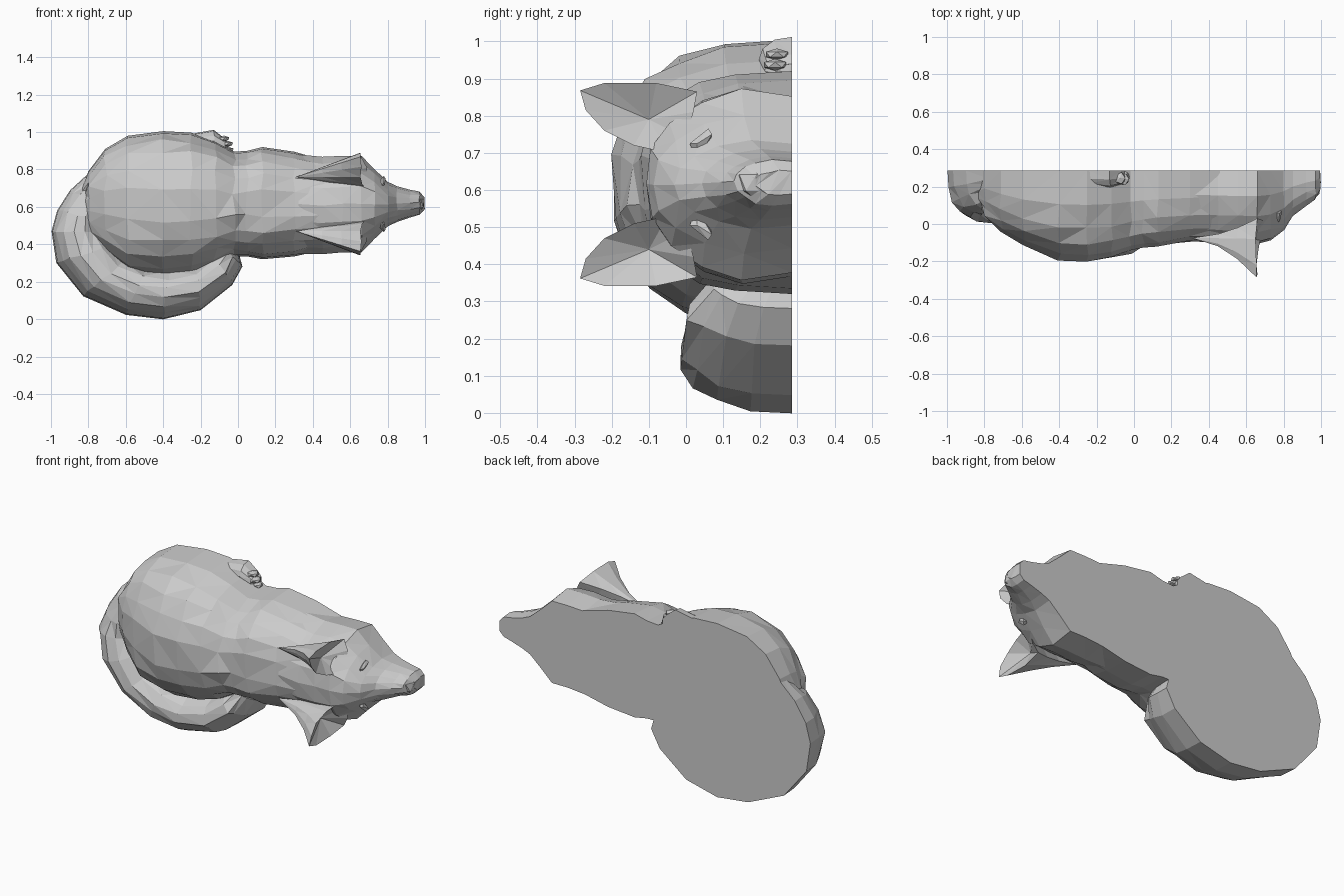
import bpy, bmesh, math, random
from mathutils import Vector

if "Cube" in bpy.data.objects:
    bpy.data.objects.remove(bpy.data.objects["Cube"])

random.seed(4)
BACK = 0.285      # flat rear plane
MID = 0.615       # head symmetry height


def finish(bm, name):
    for v in bm.verts:
        v.co.y = min(v.co.y, BACK)
    bmesh.ops.triangulate(bm, faces=bm.faces[:])
    bmesh.ops.recalc_face_normals(bm, faces=bm.faces[:])
    me = bpy.data.meshes.new(name)
    bm.to_mesh(me)
    bm.free()
    ob = bpy.data.objects.new(name, me)
    bpy.context.collection.objects.link(ob)
    return ob


def loft(name, stations, n=9, p=2.3, jit=0.008, pinch=1.0):
    """Half-oval relief: each station is (x, z, x, z, depth) from edge to edge.
    pinch draws the rear edge inwards for an undercut."""
    bm = bmesh.new()
    rings = []
    for ax, az, bx, bz, d in stations:
        a, b = Vector((ax, BACK, az)), Vector((bx, BACK, bz))
        ring = []
        for i in range(n + 1):
            t = math.pi * i / n
            c, s = math.cos(t), max(math.sin(t), 0)
            u = math.copysign(abs(c) ** (2 / p), c)
            if i in (0, n):
                u *= pinch
            co = a.lerp(b, 0.5 - 0.5 * u)
            co.y -= d * s ** (2 / p) if 0 < i < n else 0
            if 1 < i < n - 1:
                co += Vector([random.uniform(-jit, jit) for _ in range(3)])
            ring.append(bm.verts.new(co))
        rings.append(ring)
    for r, q in zip(rings, rings[1:]):
        for i in range(n + 1):
            j = (i + 1) % (n + 1)
            bm.faces.new((r[i], r[j], q[j], q[i]))
    bm.faces.new(rings[0])
    bm.faces.new(rings[-1])
    return finish(bm, name)


def upright(rows):
    return [(x, hi, x, lo, d) for x, lo, hi, d in rows]


def mirror(c, flip):
    return Vector((c[0], c[1], 2 * MID - c[2] if flip else c[2]))


def blob(name, loc, size):
    bm = bmesh.new()
    bmesh.ops.create_icosphere(bm, subdivisions=1, radius=1)
    for v in bm.verts:
        v.co = Vector([l + c * s for l, c, s in zip(loc, v.co, size)])
    return finish(bm, name)


def fan_solid(name, rim, front, back, flip, sink=1.0):
    """Closed shell: rim, scooped front hub, and a back that sweeps to a point.
    sink below 1 flattens the sweep down onto the head."""
    bm = bmesh.new()
    rim = [Vector(c) for c in rim]
    rings = []
    for f in (0, 0.3, 0.6):
        ring = []
        for c in rim:
            co = c.lerp(Vector(back), f)
            co.y = back[1] + (co.y - back[1]) * (1 - f * (1 - sink))
            ring.append(bm.verts.new(mirror(co, flip)))
        rings.append(ring)
    n = len(rim)
    for r, q in zip(rings, rings[1:]):
        for i in range(n):
            bm.faces.new((r[i], r[(i + 1) % n], q[(i + 1) % n], q[i]))
    for ring, hub in ((rings[0], front), (rings[-1], back)):
        h = bm.verts.new(mirror(hub, flip))
        for i in range(n):
            bm.faces.new((ring[i], ring[(i + 1) % n], h))
    return finish(bm, name)


# curled body
loft("body", upright([
    (-.83, .50, .71, .17), (-.80, .43, .79, .25), (-.71, .345, .91, .33),
    (-.59, .25, .98, .41), (-.40, .22, 1.005, .475), (-.25, .235, .997, .485),
    (-.12, .285, .95, .47), (-.02, .335, .895, .44), (.05, .335, .90, .42),
    (.13, .32, .92, .405), (.30, .335, .895, .385), (.46, .37, .85, .37)]),
    n=11, p=2.6, jit=.01)

# head tapering to the snout
loft("head", upright([
    (.32, .335, .893, .375), (.45, .335, .88, .385), (.56, .345, .885, .395),
    (.66, .345, .885, .395), (.73, .42, .81, .375), (.80, .49, .74, .32),
    (.85, .515, .715, .245), (.92, .54, .695, .185), (.97, .555, .685, .155),
    (.995, .585, .655, .10)]), n=10, p=2.2, jit=0.004, pinch=.88)

# tail wrapped around the rump
loft("tail", [
    (-.78, .80, -.60, .65, .12), (-.90, .69, -.68, .58, .20),
    (-.97, .58, -.70, .53, .23), (-1.0, .47, -.70, .47, .25),
    (-.975, .30, -.64, .40, .27), (-.83, .12, -.58, .34, .29),
    (-.60, .02, -.48, .29, .30), (-.40, -.004, -.36, .28, .31),
    (-.20, .045, -.22, .31, .30), (-.03, .18, -.14, .37, .28),
    (.025, .28, -.10, .42, .21), (0, .37, -.08, .46, .10)], n=9, p=2.1, pinch=.98)

# hind foot and toes
loft("hind_foot", upright([
    (-.36, .90, .99, .06), (-.24, .90, .992, .08), (-.13, .89, 1.012, .085),
    (-.07, .88, .965, .075), (-.05, .89, .94, .04)]), n=6, jit=0.004)
for k, (x, y, z) in enumerate([(-.075, .245, .965), (-.055, .24, .937), (-.052, .25, .905)]):
    blob(f"toe_{k + 1}", (x, y, z), (.032, .035, .016))

# paired ears and closed eyes, mirrored about the head's mid height
ear_rim = [(.655, -.285, .362), (.66, -.27, .415), (.655, -.22, .47),
           (.665, -.14, .51), (.68, -.05, .53), (.69, .0, .49), (.69, .02, .42),
           (.66, .03, .365), (.65, -.08, .342), (.655, -.22, .342)]
eye_rim = [(.775, .01, .505), (.765, .02, .53), (.765, .03, .55), (.79, .07, .48),
           (.78, .06, .465), (.775, .035, .485)]
for side, flip in (("left", False), ("right", True)):
    fan_solid(side + "_ear", ear_rim, (.60, -.10, .44), (.31, -.075, .47), flip, sink=.2)
    fan_solid(side + "_eyelid", eye_rim, (.785, .03, .505), (.73, .06, .52), flip)

# nose pad
blob("nose", (.965, .19, .62), (.035, .055, .05))
